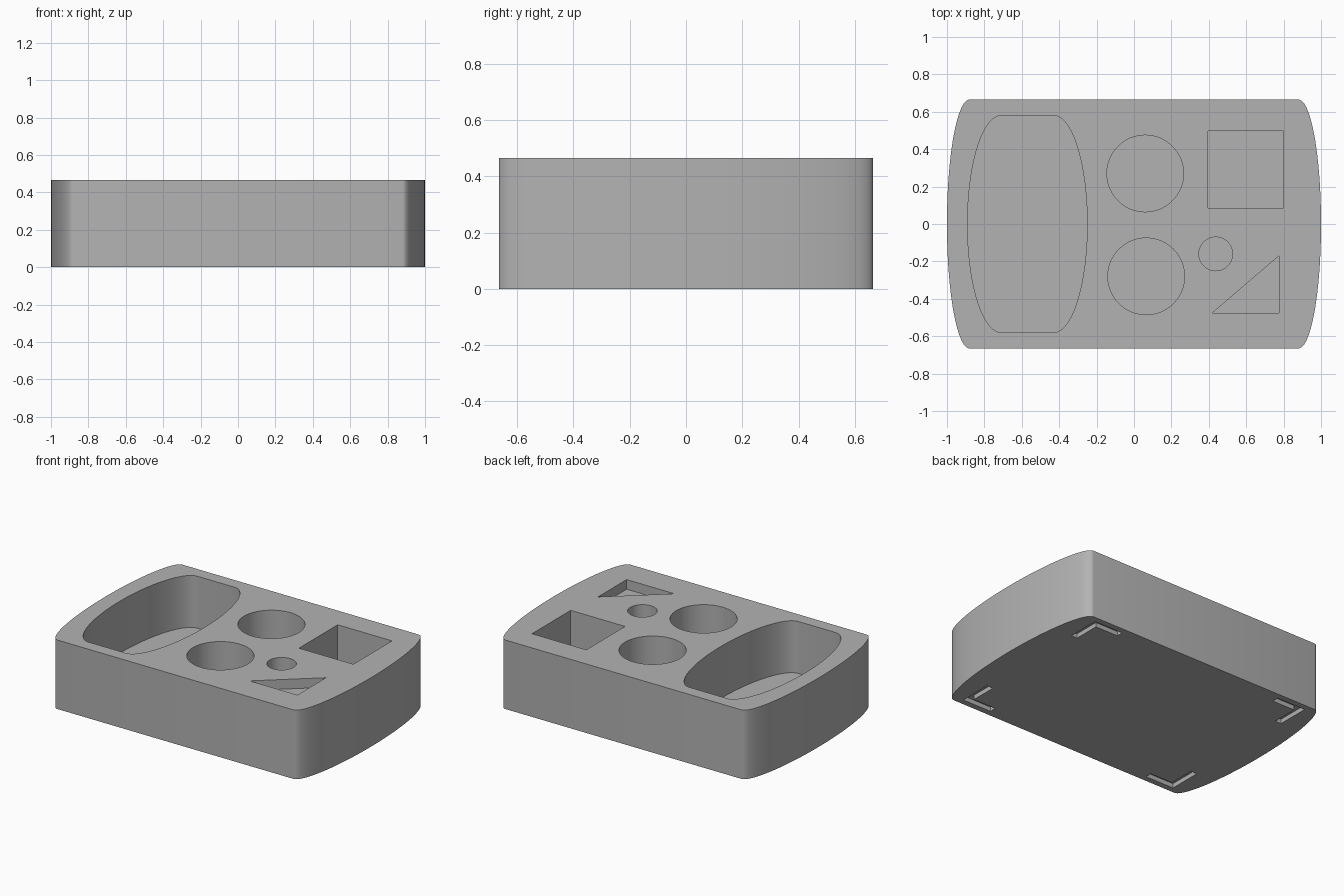
import bpy, bmesh, math

if "Cube" in bpy.data.objects:
    bpy.data.objects.remove(bpy.data.objects["Cube"])

HEIGHT = 0.465
POCKET_FLOOR = 0.115

grey = bpy.data.materials.new("light grey")
grey.diffuse_color = (0.45, 0.45, 0.45, 1)
grey.use_nodes = True
grey.node_tree.nodes["Principled BSDF"].inputs["Base Color"].default_value = grey.diffuse_color


def prism(name, outline, z0, z1):
    """Extrude a closed outline from z0 to z1."""
    bm = bmesh.new()
    face = bm.faces.new([bm.verts.new((x, y, z0)) for x, y in outline])
    top = bmesh.ops.extrude_face_region(bm, geom=[face])["geom"]
    bmesh.ops.translate(bm, vec=(0, 0, z1 - z0),
                        verts=[v for v in top if isinstance(v, bmesh.types.BMVert)])
    bmesh.ops.recalc_face_normals(bm, faces=bm.faces)
    mesh = bpy.data.meshes.new(name)
    bm.to_mesh(mesh)
    bm.free()
    mesh.materials.append(grey)
    obj = bpy.data.objects.new(name, mesh)
    bpy.context.collection.objects.link(obj)
    return obj


def bowed(cx, straight, bulge, half_y, n=48):
    """Straight front and back, half-ellipse ends."""
    pts = []
    for side in (1, -1):
        for i in range(n + 1):
            a = -math.pi / 2 + math.pi * i / n
            pts.append((cx + side * (straight + bulge * math.cos(a)),
                        side * half_y * math.sin(a)))
    return pts


def circle(cx, cy, r, n=64):
    return [(cx + r * math.cos(2 * math.pi * i / n),
             cy + r * math.sin(2 * math.pi * i / n)) for i in range(n)]


def corner_l(sx, sy):
    """L-shaped groove outline near one bottom corner."""
    pts = [(0.835, 0.625), (0.62, 0.625), (0.62, 0.58),
           (0.79, 0.58), (0.79, 0.40), (0.835, 0.40)]
    return [(sx * x, sy * y) for x, y in pts]


# Block with bowed ends
body = prism("organizer_block", bowed(0, 0.88, 0.12, 0.665), 0, HEIGHT)

# Pockets in the top: outline and floor height
pockets = {
    "large_tray": (bowed(-0.57, 0.14, 0.18, 0.58), POCKET_FLOOR),
    "back_cup": (circle(0.06, 0.27, 0.205), POCKET_FLOOR),
    "front_cup": (circle(0.065, -0.28, 0.205), POCKET_FLOOR),
    "small_cup": (circle(0.437, -0.16, 0.09), POCKET_FLOOR),
    "square_well": ([(0.395, 0.085), (0.80, 0.085), (0.80, 0.497), (0.395, 0.497)],
                    POCKET_FLOOR),
    "triangle_dish": ([(0.42, -0.475), (0.775, -0.475), (0.775, -0.17)], HEIGHT - 0.065),
}
cutters = [prism(n + "_cutter", o, floor, HEIGHT + 0.1) for n, (o, floor) in pockets.items()]

# Grooves at the bottom corners
for sx in (1, -1):
    for sy in (1, -1):
        cutters.append(prism("corner_groove_cutter", corner_l(sx, sy), -0.1, 0.03))

# Cut everything out of the block
bpy.context.view_layer.objects.active = body
for cutter in cutters:
    cutter.hide_render = True
    mod = body.modifiers.new("cut", "BOOLEAN")
    mod.operation = "DIFFERENCE"
    mod.solver = "EXACT"
    mod.object = cutter
    bpy.ops.object.modifier_apply(modifier=mod.name)
for cutter in cutters:
    bpy.data.objects.remove(cutter)

# Smooth curved walls, crisp rims
bpy.ops.object.select_all(action="DESELECT")
body.select_set(True)
bpy.ops.object.shade_smooth_by_angle(angle=math.radians(30))
